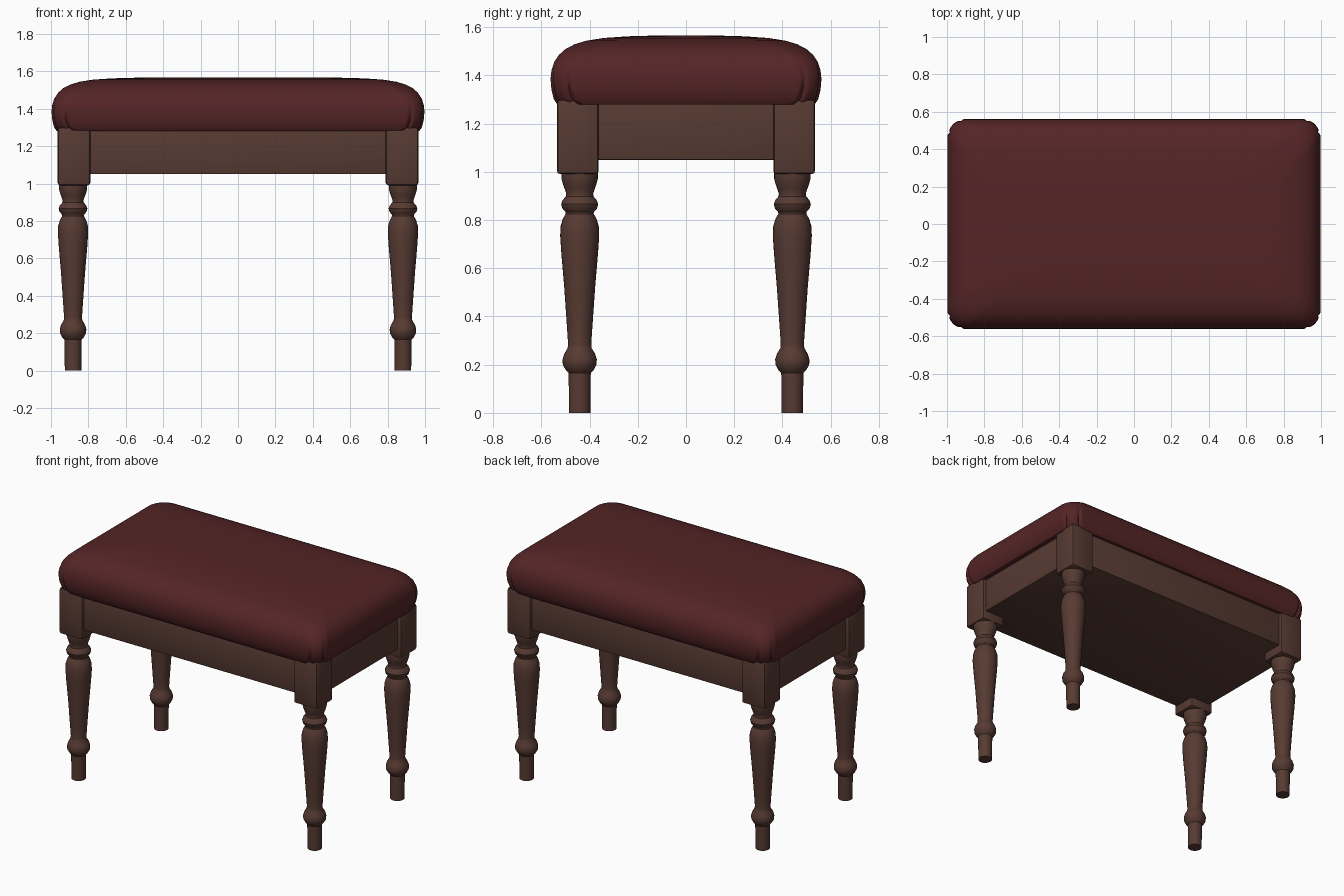
import bpy, bmesh, math

if "Cube" in bpy.data.objects:
    bpy.data.objects.remove(bpy.data.objects["Cube"])


def material(name, color):
    m = bpy.data.materials.new(name)
    m.diffuse_color = (*color, 1)
    m.use_nodes = True
    m.node_tree.nodes["Principled BSDF"].inputs["Base Color"].default_value = m.diffuse_color
    return m


wood = material("dark brown wood", (0.095, 0.043, 0.032))
fabric = material("dark red fabric", (0.090, 0.018, 0.019))


def finish(name, bm, mat, angle=35):
    bmesh.ops.recalc_face_normals(bm, faces=bm.faces)
    me = bpy.data.meshes.new(name)
    bm.to_mesh(me)
    bm.free()
    ob = bpy.data.objects.new(name, me)
    bpy.context.collection.objects.link(ob)
    me.materials.append(mat)
    bpy.ops.object.select_all(action='DESELECT')
    bpy.context.view_layer.objects.active = ob
    ob.select_set(True)
    bpy.ops.object.shade_smooth_by_angle(angle=math.radians(angle))
    return ob


def box(name, center, size, bevel, mat):
    bm = bmesh.new()
    bmesh.ops.create_cube(bm, size=1)
    for v in bm.verts:
        v.co = [c + s * k for c, s, k in zip(center, size, v.co)]
    if bevel:
        bmesh.ops.bevel(bm, geom=bm.edges[:], offset=bevel, segments=2,
                        profile=0.5, affect='EDGES')
    return finish(name, bm, mat)


def loft(name, rings, mat, angle=35):
    """Skin a stack of closed rings and cap both ends."""
    bm = bmesh.new()
    rows = [[bm.verts.new(p) for p in ring] for ring in rings]
    n = len(rows[0])
    for a, b in zip(rows, rows[1:]):
        for i in range(n):
            j = (i + 1) % n
            bm.faces.new((a[i], a[j], b[j], b[i]))
    bm.faces.new(rows[0])
    bm.faces.new(rows[-1])
    return finish(name, bm, mat, angle)


# Turned legs with square corner blocks: (radius, height)
PROFILE = [(.044, 0), (.046, .165), (.058, .178), (.070, .20), (.071, .222),
           (.064, .245), (.050, .268), (.048, .285), (.053, .36), (.064, .52),
           (.076, .66), (.081, .735), (.079, .775), (.070, .805), (.058, .826),
           (.059, .834), (.072, .848), (.077, .866), (.070, .884),
           (.057, .898), (.056, .91), (.062, .928), (.070, .95),
           (.075, .97), (.075, 1.0)]
SIDES = 32
for sx, xn in ((-1, "left"), (1, "right")):
    for sy, yn in ((-1, "front"), (1, "back")):
        rings = [[(sx * .882 + r * math.cos(t * math.tau / SIDES),
                   sy * .441 + r * math.sin(t * math.tau / SIDES), z)
                  for t in range(SIDES)] for r, z in PROFILE]
        loft(f"{yn}_{xn}_leg", rings, wood)
        box(f"{yn}_{xn}_corner_block", (sx * .877, sy * .449, 1.145),
            (.176, .174, .31), .015, wood)

# Apron and closed underside
box("apron", (0, 0, 1.17), (1.88, 1.03, .24), .004, wood)


# Padded seat: rounded rectangle rings, tucked in at the lower corners
def cushion_ring(inset, z, tuck):
    hx, hy = .997 - inset, .562 - inset
    r = min(.10 + .25 * inset, hy * .9)
    steps = 24
    pts = []
    for q, (sx, sy) in enumerate(((1, 1), (-1, 1), (-1, -1), (1, -1))):
        for k in range(steps + 1):
            u = k / steps
            # two narrow folds on each corner
            dent = sum(math.exp(-((u - c) / .06) ** 2) for c in (.2, .8))
            rad = r - tuck * dent
            a = (q + u) * math.pi / 2
            pts.append((sx * (hx - r) + rad * math.cos(a),
                        sy * (hy - r) + rad * math.sin(a), z))
    return pts


SEAT = [(.06, 1.279, 0), (.028, 1.28, .012), (.014, 1.30, .016),
        (.004, 1.34, .014), (0, 1.385, .008), (.004, 1.42, .003),
        (.015, 1.455, 0), (.035, 1.485, 0), (.062, 1.509, 0),
        (.10, 1.529, 0), (.15, 1.544, 0), (.22, 1.555, 0),
        (.32, 1.562, 0), (.46, 1.566, 0)]
loft("seat_cushion", [cushion_ring(*s) for s in SEAT], fabric, 50)
